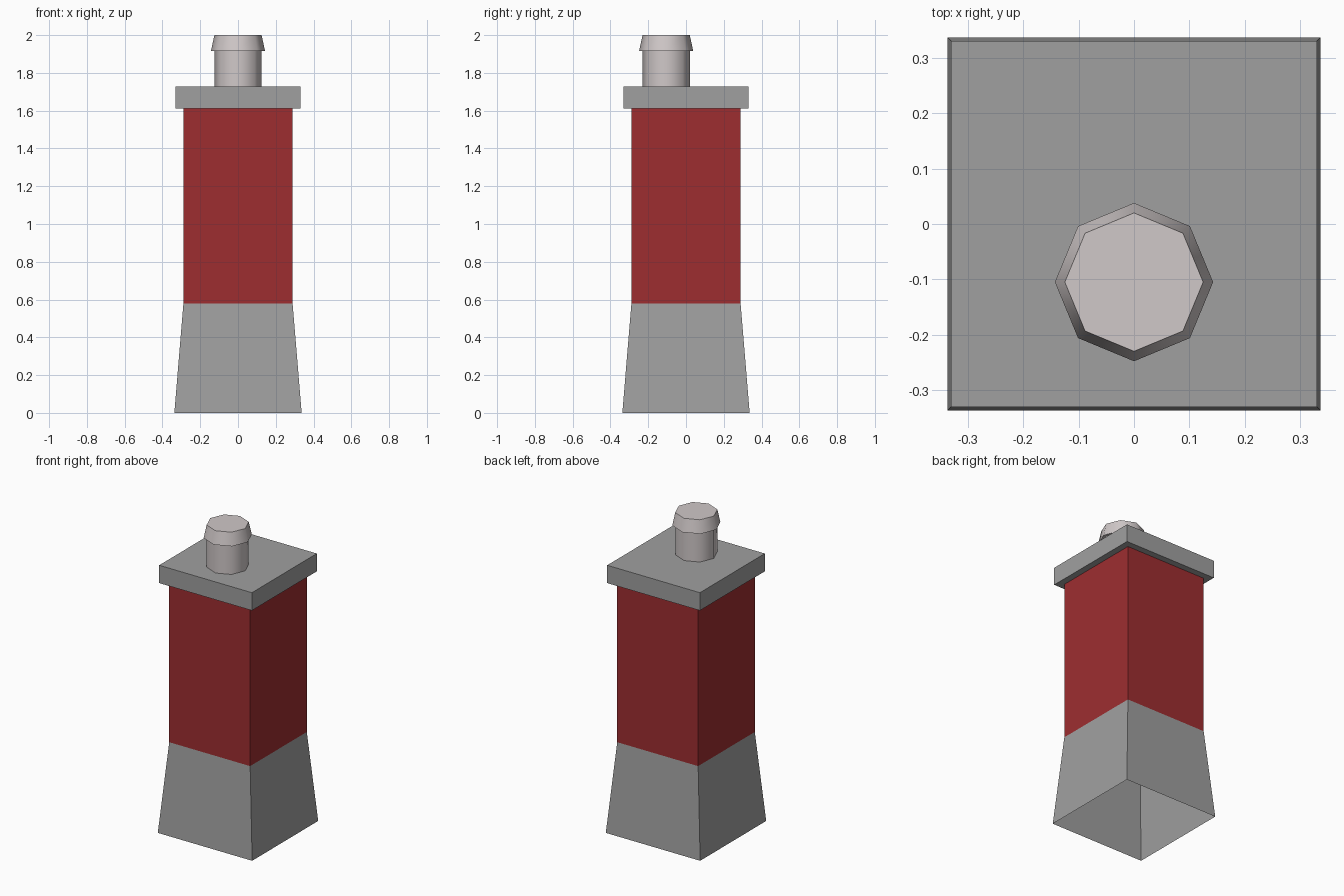
import bpy
import math

cube = bpy.data.objects.get("Cube")
if cube:
    bpy.data.objects.remove(cube, do_unlink=True)


def material(name, color):
    mat = bpy.data.materials.new(name)
    mat.use_nodes = True
    mat.diffuse_color = (*color, 1)
    mat.node_tree.nodes["Principled BSDF"].inputs["Base Color"].default_value = (*color, 1)
    return mat


grey = material("stone grey", (0.35, 0.35, 0.35))
red = material("brick red", (0.34, 0.027, 0.03))
clay = material("pale clay", (0.63, 0.58, 0.58))


def stack(name, profile, sides, mat, center_y=0.0, turn=0.0, bottom=False, top=False):
    """Sweep a (radius, height) profile around a vertical axis."""
    verts = []
    for radius, z in profile:
        for i in range(sides):
            a = turn + math.tau * i / sides
            verts.append((radius * math.cos(a), center_y + radius * math.sin(a), z))
    faces = []
    for level in range(len(profile) - 1):
        low, high = level * sides, (level + 1) * sides
        for i in range(sides):
            j = (i + 1) % sides
            faces.append((low + i, low + j, high + j, high + i))
    if bottom:
        faces.append(tuple(reversed(range(sides))))
    if top:
        faces.append(tuple(range(len(verts) - sides, len(verts))))
    mesh = bpy.data.meshes.new(name)
    mesh.from_pydata(verts, [], faces)
    mesh.materials.append(mat)
    obj = bpy.data.objects.new(name, mesh)
    bpy.context.collection.objects.link(obj)
    return obj


def square_stack(name, profile, mat, **caps):
    """Square version, with half-widths in place of radii."""
    corners = [(half * math.sqrt(2), z) for half, z in profile]
    return stack(name, corners, 4, mat, turn=math.pi / 4, **caps)


# Flared base, open underneath
square_stack("flared_base", [(0.337, 0), (0.289, 0.58)], grey)

# Brick shaft
square_stack("brick_shaft", [(0.289, 0.58), (0.289, 1.612)], red)

# Capping slab
square_stack("capping_slab", [(0.331, 1.612), (0.331, 1.727)], grey, bottom=True, top=True)

# Eight-sided pot with a tapered rim, set towards the front
pot = stack("chimney_pot",
            [(0.125, 1.727), (0.125, 1.917), (0.143, 1.917), (0.125, 2.0)],
            8, clay, center_y=-0.105, top=True)
bpy.ops.object.select_all(action="DESELECT")
pot.select_set(True)
bpy.context.view_layer.objects.active = pot
bpy.ops.object.shade_smooth_by_angle(angle=math.radians(50))
